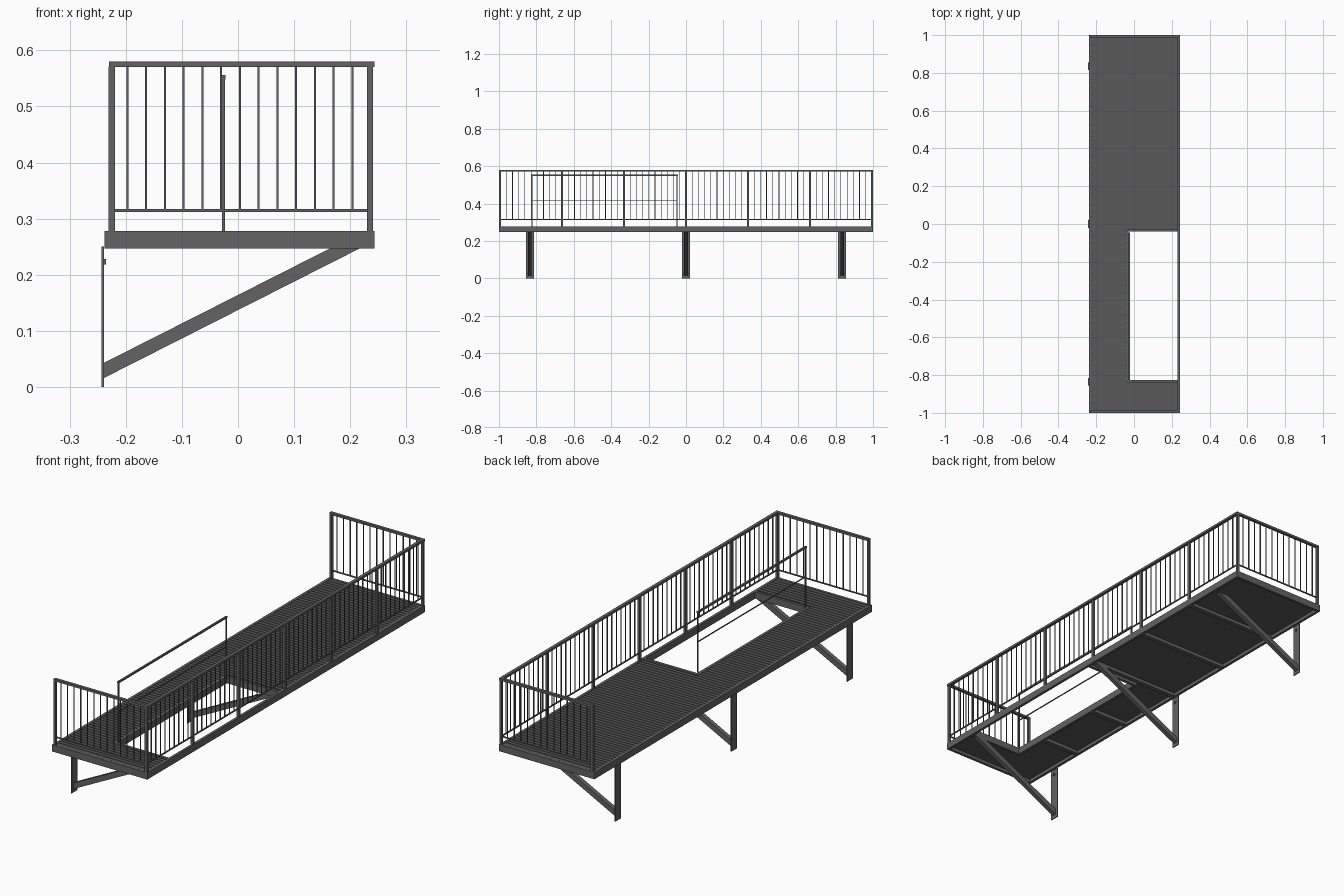
import bpy
import bmesh

default = bpy.data.objects.get("Cube")
if default:
    bpy.data.objects.remove(default, do_unlink=True)


def material(name, rgb):
    mat = bpy.data.materials.new(name)
    mat.use_nodes = True
    mat.diffuse_color = (*rgb, 1)
    mat.node_tree.nodes["Principled BSDF"].inputs["Base Color"].default_value = (*rgb, 1)
    return mat


STEEL = material("grey steel", (0.125, 0.125, 0.13))
DECK = material("dark grey decking", (0.1, 0.1, 0.105))


def finish(name, bm, mat):
    bmesh.ops.recalc_face_normals(bm, faces=bm.faces)
    mesh = bpy.data.meshes.new(name)
    bm.to_mesh(mesh)
    bm.free()
    mesh.materials.append(mat)
    obj = bpy.data.objects.new(name, mesh)
    bpy.context.collection.objects.link(obj)
    return obj


def boxes(name, spans, mat=STEEL):
    """One object from boxes given as (x0, x1, y0, y1, z0, z1)."""
    bm = bmesh.new()
    for x0, x1, y0, y1, z0, z1 in spans:
        for v in bmesh.ops.create_cube(bm, size=1)["verts"]:
            v.co = ((x0 + x1) / 2 + v.co.x * (x1 - x0),
                    (y0 + y1) / 2 + v.co.y * (y1 - y0),
                    (z0 + z1) / 2 + v.co.z * (z1 - z0))
    return finish(name, bm, mat)


def upright(x, y, size, z0, z1):
    h = size / 2
    return (x - h, x + h, y - h, y + h, z0, z1)


# Main levels and the hatch opening
X0, X1, Y = -0.238, 0.243, 1.0
BOTTOM, TOP = 0.247, 0.278
RAIL_LOW, RAIL_TOP = 0.312, 0.58
HX0, HX1, HY0, HY1 = -0.028, 0.231, -0.827, -0.04
W = 0.012

# Perimeter frame, hatch trim and cross beams
boxes("platform_frame", [
    (X0, X0 + W, -Y, Y, BOTTOM, TOP),
    (X1 - W, X1, -Y, Y, BOTTOM, TOP),
    (X0 + W, X1 - W, -Y, -Y + W, BOTTOM, TOP),
    (X0 + W, X1 - W, Y - W, Y, BOTTOM, TOP)])
boxes("hatch_frame", [
    (HX0 - W, HX0, HY0 - W, HY1 + W, BOTTOM, TOP),
    (HX0, HX1, HY0 - W, HY0, BOTTOM, TOP),
    (HX0, HX1, HY1, HY1 + W, BOTTOM, TOP)])
beams = []
for i in range(-2, 3):
    y = i / 3
    end = HX0 - W if HY0 < y < HY1 else X1 - W
    beams.append((X0 + W, end, y - 0.01, y + 0.01, BOTTOM, 0.266))
boxes("cross_beams", beams)

# Deck sheet around the hatch, with narrow slats on top
xa, xb = X0 + W, X1 - W
boxes("deck_sheet", [
    (xa, HX0 - W, -Y + W, Y - W, 0.262, 0.27),
    (HX0 - W, xb, -Y + W, HY0 - W, 0.262, 0.27),
    (HX0 - W, xb, HY1 + W, Y - W, 0.262, 0.27)], DECK)
slats = []
count = 98
pitch = 2 * (Y - W) / count
for i in range(count):
    y = -Y + W + (i + 0.5) * pitch
    end = HX0 - W if HY0 - W < y < HY1 + W else xb
    slats.append((xa, end, y - 0.4 * pitch, y + 0.4 * pitch, 0.268, 0.277))
boxes("deck_slats", slats, DECK)

# Railing posts along the long side and at the free corners
PX, PY = 0.235, 0.994
post_ys = [PY * i / 3 for i in range(-3, 4)]
posts = [upright(PX, y, 0.011, TOP, 0.571) for y in post_ys]
posts += [upright(-0.225, s * PY, 0.011, TOP, 0.571) for s in (-1, 1)]
boxes("railing_posts", posts)

# Top and lower rails
rails = [(0.229, X1, -Y, Y, 0.57, RAIL_TOP),
         (0.2325, 0.2375, -PY, PY, RAIL_LOW, 0.317)]
for s in (-1, 1):
    inner, outer = sorted((s * 0.987, s * Y))
    rails.append((-0.23, 0.229, inner, outer, 0.57, RAIL_TOP))
    rails.append((-0.225, PX, s * PY - 0.0025, s * PY + 0.0025, RAIL_LOW, 0.317))
boxes("railing_rails", rails)

# Thin balusters
bars = []
for a, b in zip(post_ys, post_ys[1:]):
    bars += [upright(PX, a + (b - a) * k / 10, 0.0034, 0.315, 0.572) for k in range(1, 10)]
for s in (-1, 1):
    bars += [upright(-0.197 + 0.0334 * k, s * PY, 0.0034, 0.315, 0.572) for k in range(13)]
boxes("balusters", bars)

# Light guard rail beside the hatch
GX, GY0, GY1 = -0.026, -0.823, -0.048
boxes("hatch_guard_rail", [
    upright(GX, GY0, 0.005, TOP, 0.55),
    upright(GX, GY1, 0.005, TOP, 0.55),
    (GX - 0.004, GX + 0.004, GY0 - 0.004, GY1 + 0.004, 0.548, 0.556),
    (GX - 0.002, GX + 0.002, GY0, GY1, 0.415, 0.419)])

# Wall brackets: upright plate, bolt head and diagonal strut
STRUT = [(-0.241, 0.015), (-0.241, 0.042), (0.164, BOTTOM), (0.217, BOTTOM)]
for name, y in (("front", -0.835), ("middle", 0.0), ("back", 0.835)):
    boxes(name + "_wall_plate", [(-0.243, -0.239, y - 0.021, y + 0.021, 0, 0.25)])
    boxes(name + "_bolt", [(-0.241, -0.235, y - 0.005, y + 0.005, 0.218, 0.228)])
    bm = bmesh.new()
    face = bm.faces.new([bm.verts.new((x, y - 0.01, z)) for x, z in STRUT])
    side = bmesh.ops.extrude_face_region(bm, geom=[face])["geom"]
    bmesh.ops.translate(bm, vec=(0, 0.02, 0),
                        verts=[v for v in side if isinstance(v, bmesh.types.BMVert)])
    finish(name + "_strut", bm, STEEL)
